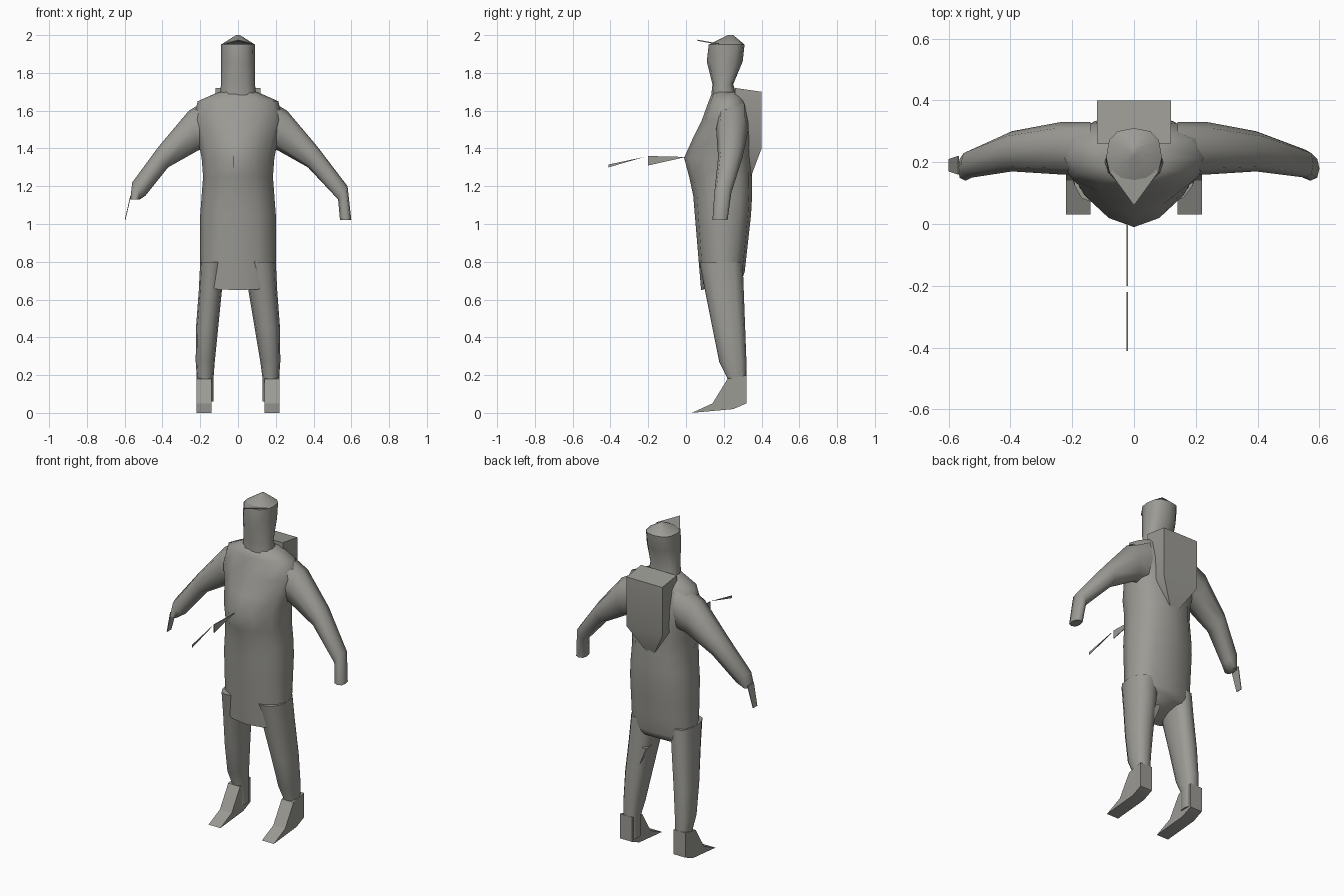
import bpy, bmesh, math
from mathutils import Vector

cube = bpy.data.objects.get("Cube")
if cube:
    bpy.data.objects.remove(cube)

COLOUR = (0.33, 0.325, 0.3, 1)
grey = bpy.data.materials.new("warm grey")
grey.use_nodes = True
grey.diffuse_color = COLOUR
grey.node_tree.nodes["Principled BSDF"].inputs["Base Color"].default_value = COLOUR


def ramp(value, start, end, low, high):
    """Blend from low to high as value goes from start to end, clamped outside."""
    share = min(max((value - start) / (end - start), 0), 1)
    return low + (high - low) * share


def tent(value, peak, reach):
    """One at the peak, falling evenly to zero at the reach."""
    return max(0, 1 - abs(value - peak) / reach)


def power(value, exponent):
    return math.copysign(abs(value) ** (2 / exponent), value)


def finish(name, bm, angle):
    bmesh.ops.recalc_face_normals(bm, faces=bm.faces)
    mesh = bpy.data.meshes.new(name)
    bm.to_mesh(mesh)
    bm.free()
    mesh.materials.append(grey)
    obj = bpy.data.objects.new(name, mesh)
    bpy.context.collection.objects.link(obj)
    bpy.ops.object.select_all(action='DESELECT')
    obj.select_set(True)
    bpy.context.view_layer.objects.active = obj
    bpy.ops.object.shade_smooth_by_angle(angle=math.radians(angle))


def loft(name, rings, angle=60):
    """Skin a list of equal-sized rings and cap both ends."""
    bm = bmesh.new()
    loops = [[bm.verts.new(point) for point in ring] for ring in rings]
    for lower, upper in zip(loops, loops[1:]):
        for i in range(len(lower)):
            bm.faces.new((lower[i - 1], lower[i], upper[i], upper[i - 1]))
    bm.faces.new(loops[0])
    bm.faces.new(loops[-1])
    finish(name, bm, angle)


def plate(name, outline, offset):
    """Extrude a flat outline into a solid."""
    bottom = [Vector(point) for point in outline]
    top = [point + Vector(offset) for point in bottom]
    loft(name, [bottom, top], angle=30)


def level_ring(z, half, front, back, middle=0, point=2.2, tilt=0, sides=12):
    """Horizontal section; a small point exponent gives a ridged front."""
    centre = (front + back) / 2
    ring = []
    for i in range(sides):
        turn = math.tau * i / sides
        across, along = math.cos(turn), math.sin(turn)
        exponent = point if along < 0 else 2.6
        y = centre + power(along, exponent) * (back - front) / 2
        ring.append((middle + half * power(across, exponent), y, z + tilt * (y - front)))
    return ring


def limb_ring(side, upper, lower, front, back, sides=8):
    """Section between an upper and a lower edge point given as x and z."""
    depth = Vector((0, (back - front) / 2, 0))
    a, b = [Vector((side * x, (front + back) / 2, z)) for x, z in (upper, lower)]
    ring = []
    for i in range(sides):
        turn = math.tau * i / sides
        ring.append((a + b) / 2 + (b - a) / 2 * power(math.cos(turn), 2.5)
                    + depth * power(math.sin(turn), 2.5))
    return ring


# Long coat: straight skirt, pointed chest, wide shoulders, narrow collar
coat = []
for step in range(11):
    z = 0.65 + step / 10
    chest = tent(z, peak=1.35, reach=0.15)
    shoulder = tent(z, peak=1.55, reach=0.15)
    waist = tent(z, peak=1.25, reach=0.2)
    front = ramp(z, 0.65, 1.25, 0.08, 0.03) - chest * 0.04 + ramp(z, 1.4, 1.65, 0, 0.09)
    back = ramp(z, 0.65, 1.1, 0.3, 0.35) - ramp(z, 1.5, 1.7, 0, 0.05)
    ridge = 2.2 - tent(z, peak=1.4, reach=0.3) * 0.7
    hem_tilt = 0.3 if step == 0 else 0
    coat.append(level_ring(z, 0.2 + shoulder * 0.04 - waist * 0.015, front, back,
                           point=ridge, tilt=hem_tilt))
coat.append(level_ring(1.7, half=0.1, front=0.14, back=0.29))
loft("coat", coat, angle=70)

# Neck and head with a low crown
loft("head", [
    level_ring(1.65, half=0.1, front=0.13, back=0.28),
    level_ring(1.74, half=0.09, front=0.14, back=0.25),
    level_ring(1.86, half=0.09, front=0.11, back=0.3, point=1.9),
    level_ring(1.95, half=0.09, front=0.12, back=0.31),
    level_ring(2, half=0.01, front=0.22, back=0.25),
], angle=45)
plate("cap_peak", [(-0.08, 0.17, 1.95), (0, 0.06, 1.97), (0.08, 0.17, 1.95), (0, 0.2, 1.97)],
      offset=(0, 0, 0.006))

# Back pack: flat top, bottom tapering to a tip
pack = []
for z in (1.24, 1.4, 1.7):
    half = ramp(z, 1.24, 1.4, 0.02, 0.12)
    back = ramp(z, 1.24, 1.4, 0.34, 0.4)
    lip = ramp(z, 1.4, 1.7, 0, 0.02)
    pack.append([(-half, 0.26, z + lip), (half, 0.26, z + lip), (half, back, z), (-half, back, z)])
loft("back_pack", pack, angle=45)


def arm(name, side, wrist, fingers):
    loft(name, [
        limb_ring(side, upper=(0.14, 1.67), lower=(0.14, 1.4), front=0.16, back=0.33),
        limb_ring(side, upper=(0.26, 1.6), lower=(0.21, 1.39), front=0.16, back=0.33),
        limb_ring(side, upper=(0.42, 1.41), lower=(0.37, 1.3), front=0.17, back=0.3),
        limb_ring(side, *wrist, front=0.15, back=0.24),
        limb_ring(side, *fingers, front=0.14, back=0.22),
    ])


arm("left_arm", side=1, wrist=((0.58, 1.2), (0.53, 1.13)), fingers=((0.6, 1.02), (0.54, 1.02)))
arm("right_arm", side=-1, wrist=((0.56, 1.22), (0.49, 1.15)), fingers=((0.57, 1.13), (0.52, 1.13)))
plate("right_fingers", [(-0.57, 0.16, 1.15), (-0.57, 0.22, 1.15), (-0.6, 0.21, 1.02),
                        (-0.6, 0.17, 1.02)], offset=(0.004, 0, 0))

# Legs narrow to the ankle and end in flat pointed shoes
SHOE = [(0.32, 0.05), (0.32, 0.2), (0.22, 0.18), (0.14, 0.05), (0.03, 0), (0.25, 0.02)]
for name, side, crotch in (("left", 1, 0.03), ("right", -1, 0.07)):
    leg = []
    for z in (0.8, 0.65, 0.45, 0.27, 0.18, 0.06):
        inner = ramp(z, 0.2, 0.8, 0.13, crotch)
        outer = 0.2 + tent(z, peak=0.35, reach=0.4) * 0.03
        front = ramp(z, 0.2, 0.8, 0.19, 0.07) + ramp(z, 0.18, 0.27, 0.03, 0)
        back = ramp(z, 0.27, 0.8, 0.32, 0.3)
        leg.append(level_ring(z, (outer - inner) / 2, front, back,
                              middle=side * (outer + inner) / 2))
    loft(name + "_leg", leg)
    plate(name + "_shoe", [(side * 0.14, y, z) for y, z in SHOE], offset=(side * 0.08, 0, 0))

# Loose fold inside the left knee
plate("knee_fold", [(0.06, 0.24, 0.63), (0.1, 0.24, 0.53), (0.1, 0.3, 0.53), (0.06, 0.3, 0.63)],
      offset=(0.03, 0, 0))


def sliver(name, tip, tail, high, low):
    """Thin upright triangle in front of the chest."""
    plate(name, [(-0.02, tip, 1.355), (-0.02, tail, high), (-0.02, tail, low)],
          offset=(-0.004, 0, 0))


# Broken pieces of a held stick
sliver("stick_base", tip=0, tail=-0.2, high=1.36, low=1.31)
sliver("stick_tip", tip=-0.22, tail=-0.41, high=1.315, low=1.3)
